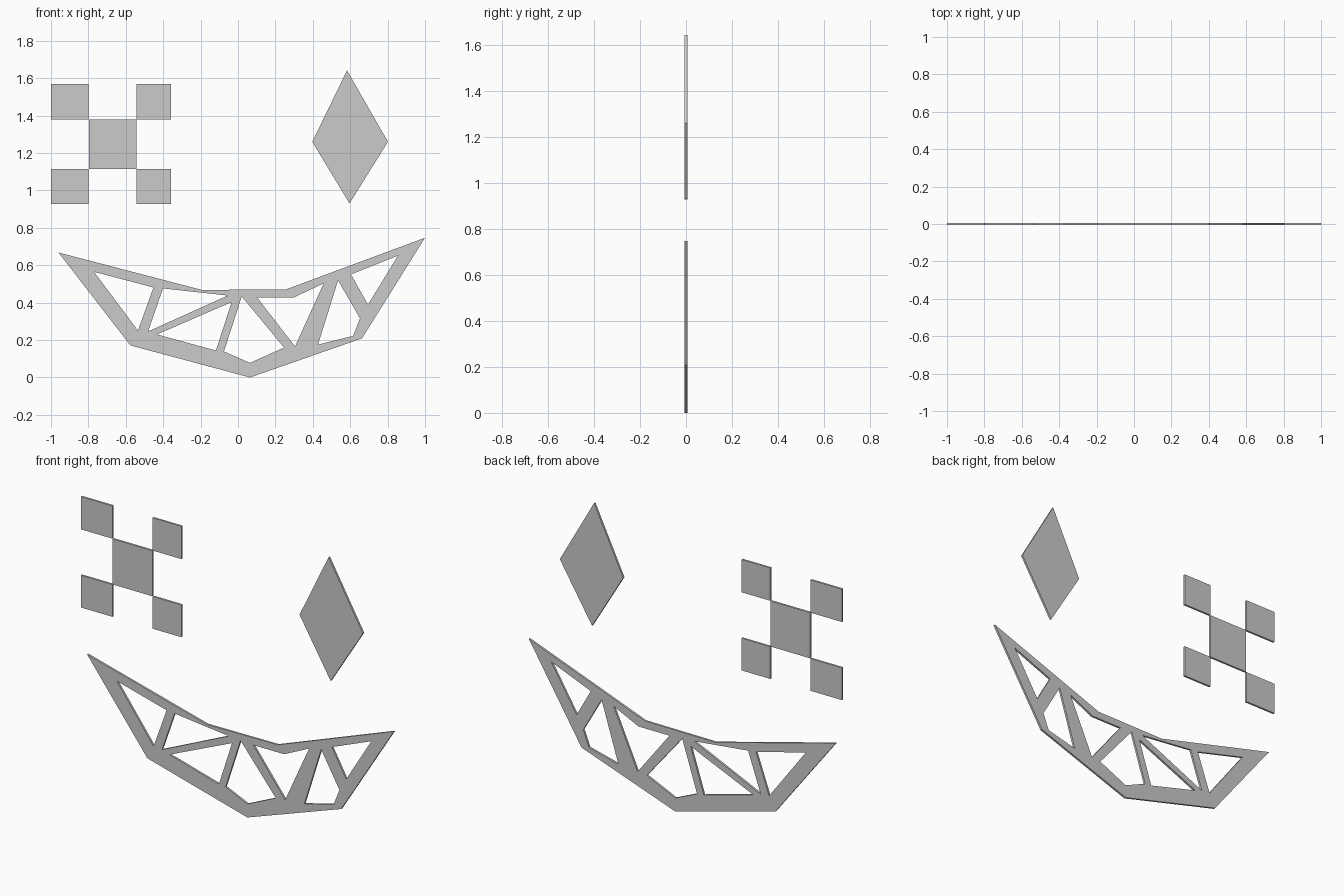
import bpy, bmesh
from math import radians
from mathutils import Matrix

if "Cube" in bpy.data.objects:
    bpy.data.objects.remove(bpy.data.objects["Cube"])

HALF = 0.006  # half the plate thickness


def plate(name, loops):
    """Flat plate in the XZ plane: first loop is the outline, the rest are holes."""
    cu = bpy.data.curves.new(name + "_profile", 'CURVE')
    cu.dimensions = '2D'
    cu.fill_mode = 'BOTH'
    cu.extrude = HALF
    for pts in loops:
        s = cu.splines.new('POLY')
        s.points.add(len(pts) - 1)
        for p, (x, z) in zip(s.points, pts):
            p.co = (x, z, 0, 1)
        s.use_cyclic_u = True
    tmp = bpy.data.objects.new(name + "_tmp", cu)
    bpy.context.collection.objects.link(tmp)
    dg = bpy.context.evaluated_depsgraph_get()
    me = bpy.data.meshes.new_from_object(tmp.evaluated_get(dg))
    bpy.data.objects.remove(tmp)
    bpy.data.curves.remove(cu)

    # Weld caps to walls and stand the plate upright
    bm = bmesh.new()
    bm.from_mesh(me)
    bmesh.ops.remove_doubles(bm, verts=bm.verts, dist=1e-4)
    bm.transform(Matrix.Rotation(radians(90), 4, 'X'))
    bmesh.ops.recalc_face_normals(bm, faces=bm.faces)
    for f in bm.faces:
        f.smooth = False
    bm.to_mesh(me)
    bm.free()
    me.name = name
    ob = bpy.data.objects.new(name, me)
    bpy.context.collection.objects.link(ob)
    return ob


def rect(x0, x1, z0, z1):
    return [(x0, z0), (x1, z0), (x1, z1), (x0, z1)]


# Grinning mouth: crescent outline with gaps between the teeth
plate("mouth", [
    [(-0.96, 0.668), (-0.575, 0.171), (0.064, 0.0), (0.663, 0.209),
     (1.0, 0.747), (0.257, 0.471), (-0.193, 0.468)],
    [(-0.77, 0.565), (-0.452, 0.481), (-0.535, 0.251)],
    [(-0.401, 0.476), (-0.055, 0.438), (-0.481, 0.246)],
    [(-0.034, 0.403), (-0.118, 0.144), (-0.433, 0.23)],
    [(0.02, 0.433), (0.246, 0.16), (0.064, 0.078), (-0.075, 0.139)],
    [(0.102, 0.428), (0.299, 0.428), (0.458, 0.503), (0.305, 0.166)],
    [(0.535, 0.519), (0.652, 0.316), (0.615, 0.222), (0.428, 0.176)],
    [(0.856, 0.652), (0.695, 0.39), (0.604, 0.551)],
])

# Diamond eye
plate("diamond_eye", [[(0.583, 1.642), (0.802, 1.26), (0.596, 0.93), (0.397, 1.26)]])

# Cross-shaped eye: centre square and four corner squares
plate("cross_eye_centre", [rect(-0.797, -0.543, 1.115, 1.378)])
for side, x0, x1 in (("left", -1.0, -0.798), ("right", -0.542, -0.358)):
    for level, z0, z1 in (("lower", 0.928, 1.114), ("upper", 1.379, 1.568)):
        plate(f"cross_eye_{level}_{side}", [rect(x0, x1, z0, z1)])
